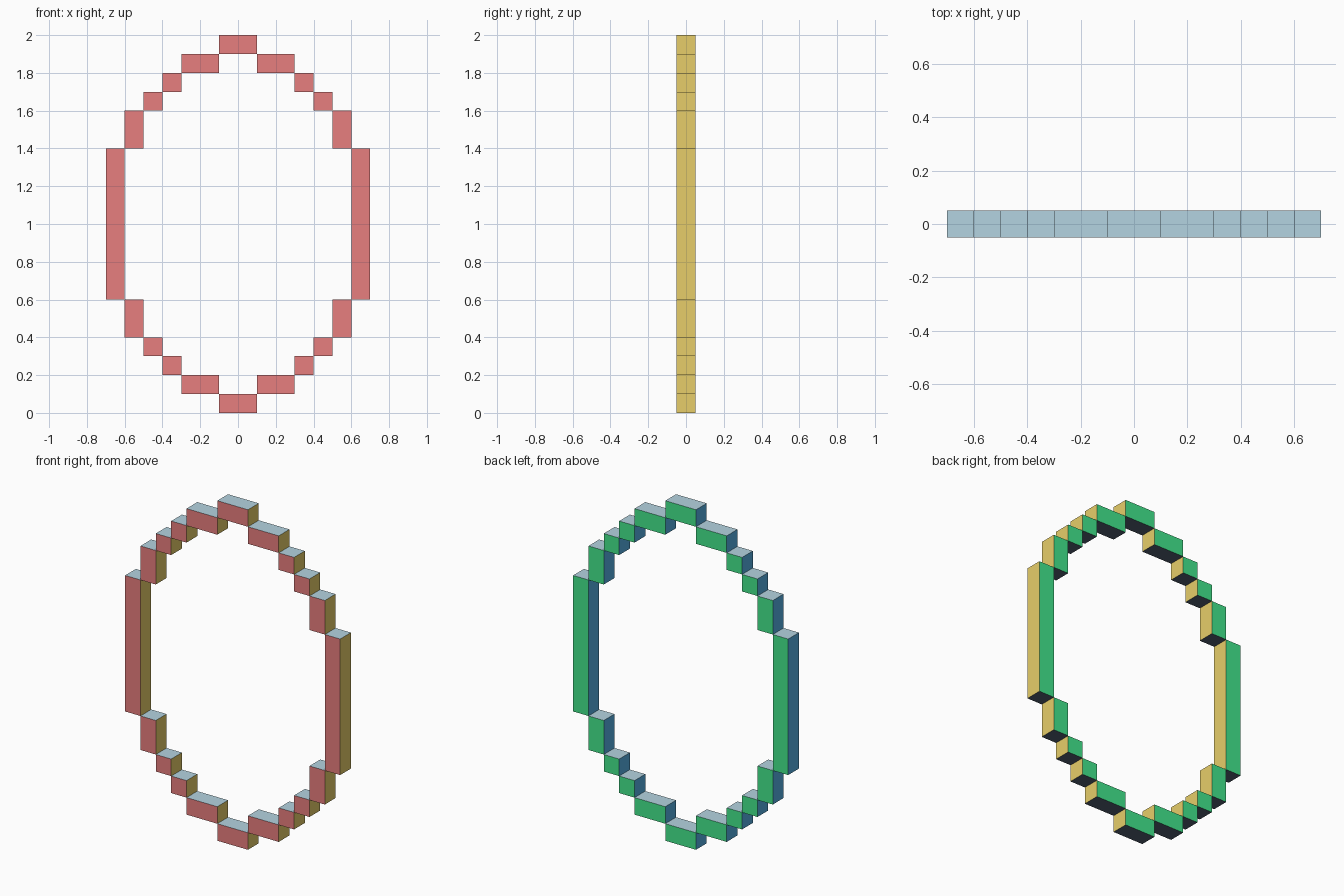
import bpy
import bmesh
from mathutils import Vector

if "Cube" in bpy.data.objects:
    bpy.data.objects.remove(bpy.data.objects["Cube"])


def srgb(h):
    """Hex colour to linear RGBA."""
    c = [int(h[i:i + 2], 16) / 255 for i in (0, 2, 4)]
    return [v / 12.92 if v <= 0.04045 else ((v + 0.055) / 1.055) ** 2.4 for v in c] + [1]


# One colour for each facing direction
SIDES = [
    ("front_red", "f48686", (0, -1, 0)),
    ("right_yellow", "f8dd72", (1, 0, 0)),
    ("back_green", "43e88d", (0, 1, 0)),
    ("left_blue", "5bbcf4", (-1, 0, 0)),
    ("top_pale_blue", "b4d4e1", (0, 0, 1)),
    ("bottom_slate", "536174", (0, 0, -1)),
]
materials = []
for name, colour, _ in SIDES:
    mat = bpy.data.materials.new(name)
    mat.diffuse_color = srgb(colour)
    mat.use_nodes = True
    mat.node_tree.nodes["Principled BSDF"].inputs["Base Color"].default_value = mat.diffuse_color
    materials.append(mat)

DEPTH = 0.1


def block(name, x0, x1, z0, z1):
    """Box centred on y = 0, each face coloured by its direction."""
    bm = bmesh.new()
    bmesh.ops.create_cube(bm, size=1)
    for v in bm.verts:
        v.co = Vector(((x0 + x1) / 2 + v.co.x * (x1 - x0),
                       v.co.y * DEPTH,
                       (z0 + z1) / 2 + v.co.z * (z1 - z0)))
    bm.normal_update()
    for f in bm.faces:
        f.material_index = max(range(6), key=lambda i: f.normal.dot(Vector(SIDES[i][2])))
    mesh = bpy.data.meshes.new(name)
    bm.to_mesh(mesh)
    bm.free()
    for mat in materials:
        mesh.materials.append(mat)
    bpy.context.collection.objects.link(bpy.data.objects.new(name, mesh))


# Single blocks at the crown and foot of the ring, and the long sides
block("ring_top", -0.1, 0.1, 1.9, 2.0)
block("ring_bottom", -0.1, 0.1, 0.0, 0.1)
block("ring_side_right", 0.6, 0.7, 0.6, 1.4)
block("ring_side_left", -0.7, -0.6, 0.6, 1.4)

# Stepped corner blocks (x0, x1, z0, z1), mirrored into all four quarters
STEPS = [(0.1, 0.3, 1.8, 1.9), (0.3, 0.4, 1.7, 1.8),
         (0.4, 0.5, 1.6, 1.7), (0.5, 0.6, 1.4, 1.6)]
for n, (x0, x1, z0, z1) in enumerate(STEPS, 1):
    for level, a, b in (("upper", z0, z1), ("lower", 2 - z1, 2 - z0)):
        block(f"{level}_right_step_{n}", x0, x1, a, b)
        block(f"{level}_left_step_{n}", -x1, -x0, a, b)
